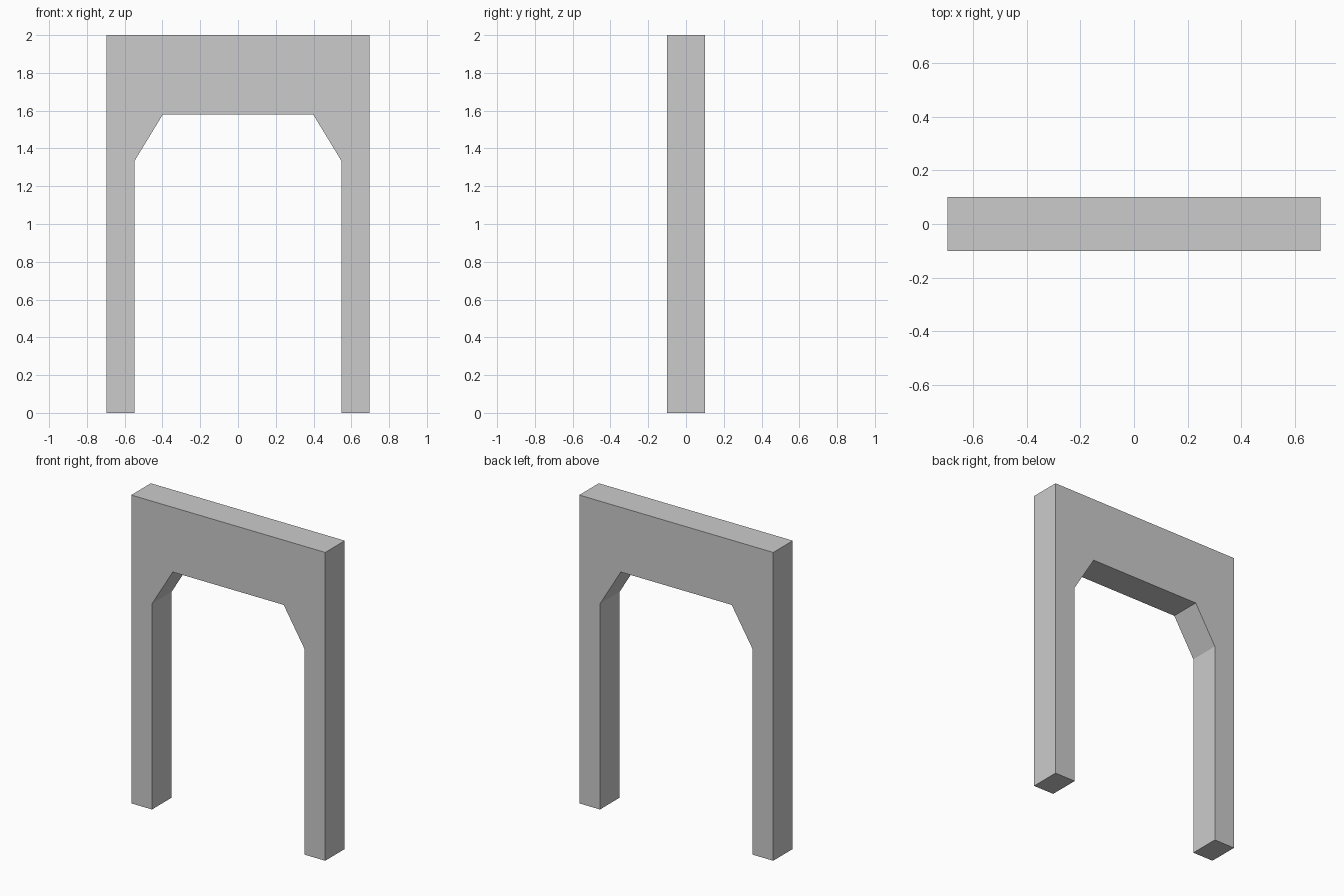
import bpy
import bmesh

if "Cube" in bpy.data.objects:
    bpy.data.objects.remove(bpy.data.objects["Cube"])

HALF_DEPTH = 0.1

# Right half of the arch outline, (x, z): inner opening, then outer edge
half = [(0.398, 1.58), (0.547, 1.335), (0.547, 0.0), (0.696, 0.0), (0.696, 2.0)]
outline = half + [(-x, z) for x, z in reversed(half)]

# Door frame: outline face extruded through its depth
bm = bmesh.new()
face = bm.faces.new([bm.verts.new((x, -HALF_DEPTH, z)) for x, z in outline])
extruded = bmesh.ops.extrude_face_region(bm, geom=[face], use_keep_orig=True)
moved = [v for v in extruded["geom"] if isinstance(v, bmesh.types.BMVert)]
bmesh.ops.translate(bm, verts=moved, vec=(0, 2 * HALF_DEPTH, 0))
bmesh.ops.recalc_face_normals(bm, faces=bm.faces)

mesh = bpy.data.meshes.new("door_frame")
bm.to_mesh(mesh)
bm.free()
bpy.context.collection.objects.link(bpy.data.objects.new("door_frame", mesh))
